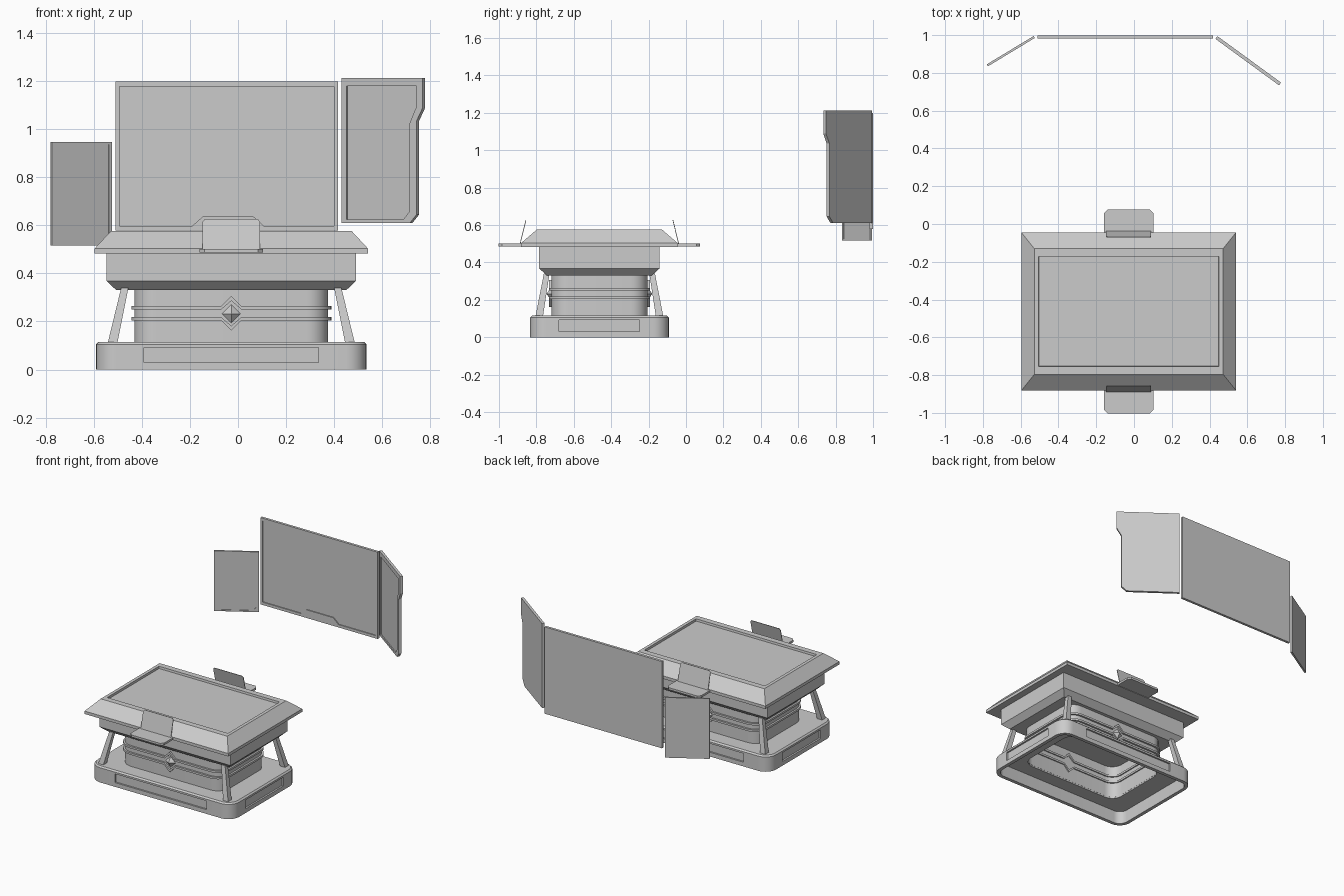
import bpy, bmesh, math
from mathutils import Vector

if "Cube" in bpy.data.objects:
    bpy.data.objects.remove(bpy.data.objects["Cube"])

C = (-0.028, -0.463)   # centre of the table


def finish(name, bm):
    bmesh.ops.recalc_face_normals(bm, faces=bm.faces)
    me = bpy.data.meshes.new(name)
    bm.to_mesh(me)
    bm.free()
    ob = bpy.data.objects.new(name, me)
    bpy.context.collection.objects.link(ob)
    return ob


def smooth(ob):
    bpy.ops.object.select_all(action='DESELECT')
    ob.select_set(True)
    bpy.context.view_layer.objects.active = ob
    bpy.ops.object.shade_smooth_by_angle(angle=math.radians(30))


def ring(hx, hy, z, r=0, c=C, rise=None, seg=8):
    """Rectangle loop, optionally rounded, with an optional chevron front and back."""
    pts = []
    for i, (sx, sy) in enumerate([(1, -1), (1, 1), (-1, 1), (-1, -1)]):
        for k in range(seg + 1 if r else 1):
            a = math.radians(-90 + 90 * i + 90 * k / seg)
            pts.append((sx * (hx - r) + r * math.cos(a), sy * (hy - r) + r * math.sin(a), z))
        if rise is not None and i in (1, 3):
            for t in (1, 0, -1):
                pts.append((sy * t * 0.042, sy * hy, z + (rise if t == 0 else 0)))
    return [(x + c[0], y + c[1], zz) for x, y, zz in pts]


def loft(name, rings, cyclic=False, round_shade=False):
    bm = bmesh.new()
    vs = [[bm.verts.new(p) for p in rg] for rg in rings]
    n = len(vs[0])
    for a, b in zip(vs, vs[1:] + ([vs[0]] if cyclic else [])):
        for i in range(n):
            bm.faces.new((a[i], a[(i + 1) % n], b[(i + 1) % n], b[i]))
    if not cyclic:
        bm.faces.new(vs[0])
        bm.faces.new(vs[-1])
    ob = finish(name, bm)
    if round_shade:
        smooth(ob)
    return ob


def prism(name, pts, vec):
    return loft(name, [pts, [tuple(Vector(p) + Vector(vec)) for p in pts]])


def screen(name, a, b, outer, inner, t=0.018, depth=0.007):
    """Upright panel with a raised frame; outlines are (x, z), y follows line a-b."""
    d = (Vector(b) - Vector(a)).normalized()
    back = Vector((-d.y, d.x, 0))
    bm = bmesh.new()

    def loop(pts, off):
        return [bm.verts.new(Vector((x, a[1] + (x - a[0]) * d.y / d.x, z)) + back * off)
                for x, z in pts]

    def walls(p, q):
        for i in range(len(p)):
            j = (i + 1) % len(p)
            bm.faces.new((p[i], p[j], q[j], q[i]))

    o0, o1 = loop(outer, 0), loop(outer, t)
    i0, i1 = loop(inner, 0), loop(inner, depth)
    walls(o0, o1)
    walls(i0, i1)
    bm.faces.new(o1)
    bm.faces.new(i1)
    rim = [bm.edges.get((l[i], l[(i + 1) % len(l)])) for l in (o0, i0) for i in range(len(l))]
    bmesh.ops.triangle_fill(bm, edges=rim, use_beauty=True)
    return finish(name, bm)


# hollow base with rounded corners
base = loft("base", [
    ring(0.392, 0.246, 0.09, 0.08), ring(0.537, 0.346, 0.09, 0.06),
    ring(0.537, 0.346, 0, 0.06), ring(0.562, 0.371, 0, 0.085),
    ring(0.562, 0.371, 0.105, 0.085), ring(0.552, 0.361, 0.115, 0.075),
    ring(0.392, 0.246, 0.115, 0.08)], cyclic=True)

# recessed panels in the four base sides
for i, (ox, oy, hx, hy) in enumerate([(0, -0.371, 0.362, 0.012), (0, 0.371, 0.362, 0.012),
                                      (0.562, 0, 0.012, 0.215), (-0.562, 0, 0.012, 0.215)]):
    c = (C[0] + ox, C[1] + oy)
    cut = loft(f"panel_cutter_{i}", [ring(hx, hy, 0.03, c=c), ring(hx, hy, 0.092, c=c)])
    cut.hide_render = True
    cut.hide_set(True)
    m = base.modifiers.new("recess", 'BOOLEAN')
    m.object = cut
    m.operation = 'DIFFERENCE'
    m.solver = 'EXACT'
# apply the cuts, then drop the cutters
mesh = bpy.data.meshes.new_from_object(base.evaluated_get(bpy.context.evaluated_depsgraph_get()))
base.modifiers.clear()
base.data = mesh
for ob in [o for o in bpy.data.objects if o.name.startswith("panel_cutter")]:
    bpy.data.objects.remove(ob)
smooth(base)

# tubular column
loft("column", [ring(0.403, 0.257, 0.34, 0.09), ring(0.403, 0.257, 0.10, 0.09),
                ring(0.391, 0.245, 0.10, 0.078), ring(0.391, 0.245, 0.34, 0.078)],
     cyclic=True, round_shade=True)

# two bands that bend around the diamonds
for nm, z, s in (("upper_band", 0.257, 1), ("lower_band", 0.211, -1)):
    o, n = (0.416, 0.270, 0.103), (0.383, 0.237, 0.070)
    loft(nm, [ring(w[0], w[1], z + s * dz, w[2], rise=s * rise)
              for w, dz, rise in ((o, 0.007, 0.042), (o, -0.007, 0.036),
                                  (n, -0.007, 0.036), (n, 0.007, 0.042))],
         cyclic=True, round_shade=True)

# diamond studs, front and back
for nm, s in (("front_diamond", -1), ("back_diamond", 1)):
    bm = bmesh.new()
    y = C[1] + s * 0.256
    v = [bm.verts.new((C[0] + 0.04 * dx, y, 0.232 + 0.04 * dz))
         for dx, dz in ((1, 0), (0, 1), (-1, 0), (0, -1))]
    tip = bm.verts.new((C[0], y + s * 0.026, 0.232))
    bm.faces.new(v)
    for i in range(4):
        bm.faces.new((v[i], v[(i + 1) % 4], tip))
    finish(nm, bm)

# slanted legs
for sx in (-1, 1):
    for sy in (-1, 1):
        nm = ("front" if sy < 0 else "back") + ("_left" if sx < 0 else "_right") + "_leg"
        loft(nm, [ring(0.02, 0.02, 0.11, c=(C[0] + sx * 0.494, C[1] + sy * 0.322)),
                  ring(0.015, 0.015, 0.34, c=(C[0] + sx * 0.443, C[1] + sy * 0.282))])

# skirt below the table top
loft("skirt", [ring(0.478, 0.280, 0.33), ring(0.518, 0.322, 0.368), ring(0.518, 0.322, 0.49)])

# sloped table top with a sunken screen
loft("table_top", [ring(0.568, 0.418, 0.483), ring(0.568, 0.418, 0.504),
                   ring(0.50, 0.333, 0.577), ring(0.477, 0.292, 0.577),
                   ring(0.475, 0.290, 0.562)])

# shelf and leaning plate on the front and back edges
for nm, s in (("front", -1), ("back", 1)):
    prism(nm + "_shelf", [(C[0] + x, C[1] + s * y, 0.486) for x, y in (
        (-0.132, 0.39), (0.132, 0.39), (0.132, 0.52), (0.112, 0.539),
        (-0.112, 0.539), (-0.132, 0.52))], (0, 0, 0.015))
    prism(nm + "_plate", [(C[0] + x, C[1] + s * (0.422 - 0.031 * k), 0.499 + 0.127 * k)
                          for x, k in ((-0.119, 0), (0.119, 0), (0.119, 0.92), (0.11, 1),
                                       (-0.11, 1), (-0.119, 0.92))], (0, s * 0.004, 0))

# three upright screens behind the table
screen("main_screen", (-0.51, 0.981), (0.417, 0.981),
       [(-0.51, 0.578), (0.417, 0.578), (0.417, 1.198), (-0.51, 1.198)],
       [(-0.493, 0.598), (-0.19, 0.598), (-0.147, 0.636), (0.065, 0.636), (0.107, 0.598),
        (0.399, 0.598), (0.399, 1.178), (-0.493, 1.178)])
screen("left_screen", (-0.773, 0.835), (-0.525, 0.985),
       [(-0.773, 0.516), (-0.525, 0.516), (-0.525, 0.946), (-0.773, 0.946)],
       [(-0.761, 0.526), (-0.556, 0.526), (-0.537, 0.555), (-0.537, 0.937), (-0.761, 0.937)],
       t=0.012, depth=0.004)
screen("right_screen", (0.431, 0.98), (0.768, 0.734),
       [(0.431, 0.61), (0.715, 0.61), (0.743, 0.645), (0.743, 1.035), (0.768, 1.089),
        (0.768, 1.213), (0.431, 1.213)],
       [(0.452, 0.625), (0.688, 0.625), (0.713, 0.657), (0.713, 1.023), (0.742, 1.093),
        (0.742, 1.18), (0.452, 1.18)])
